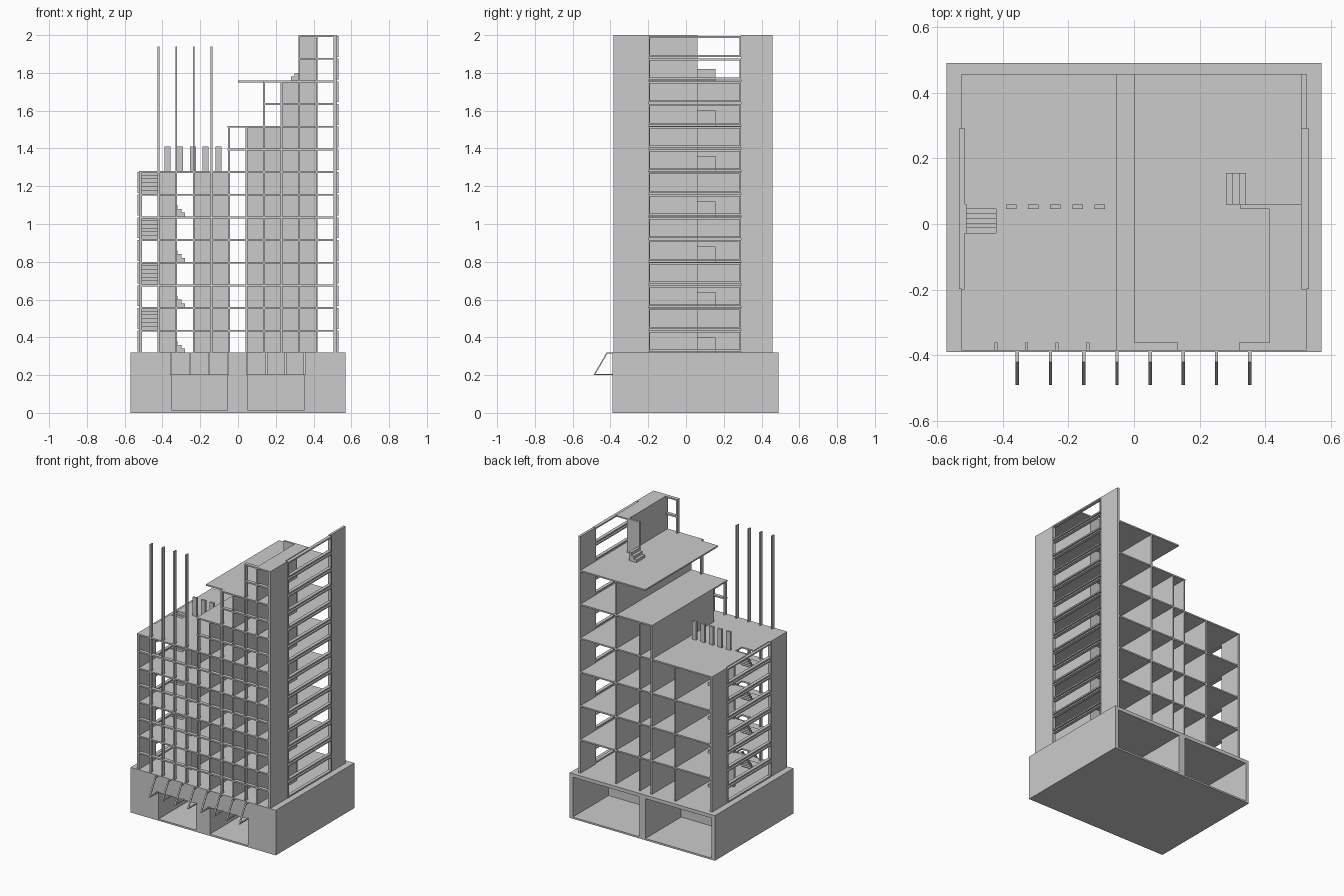
import bpy

if "Cube" in bpy.data.objects:
    bpy.data.objects.remove(bpy.data.objects["Cube"])

mat = bpy.data.materials.new("concrete_grey")
mat.diffuse_color = (0.6, 0.6, 0.6, 1)
mat.use_nodes = True
mat.node_tree.nodes["Principled BSDF"].inputs["Base Color"].default_value = mat.diffuse_color


def mesh(name, verts, faces):
    me = bpy.data.meshes.new(name)
    me.from_pydata(verts, [], faces)
    me.materials.append(mat)
    ob = bpy.data.objects.new(name, me)
    bpy.context.collection.objects.link(ob)
    return ob


def boxes(name, items):
    """One object made of boxes given as (x0, x1, y0, y1, z0, z1)."""
    v, f = [], []
    for x0, x1, y0, y1, z0, z1 in items:
        n = len(v)
        v += [(x, y, z) for z in (z0, z1) for x, y in ((x0, y0), (x1, y0), (x1, y1), (x0, y1))]
        f += [[n + i for i in q] for q in ((3, 2, 1, 0), (4, 5, 6, 7), (0, 1, 5, 4),
                                           (1, 2, 6, 5), (2, 3, 7, 6), (3, 0, 4, 7))]
    return mesh(name, v, f)


G, H = 0.32, 0.12              # ground deck level, storey height
YF, YI, YB = -0.385, -0.36, 0.457   # facade front, facade inside, back edge
YM0, YM1 = 0.045, 0.06         # middle wall
T = 0.01
COL = [-0.42 + 0.093 * k for k in range(11)]   # facade grid lines


def top_at(x):
    """Roof height of the stepped outline at grid position x."""
    return 1.28 if x < -0.06 else 1.52 if x < 0.1 else 1.76 if x < 0.3 else 2.0


# podium: floor, deck, side walls, back divider, middle wall
boxes("podium", [
    (-0.57, 0.57, -0.39, 0.49, 0, 0.012), (-0.57, 0.57, -0.39, 0.49, 0.295, G),
    (-0.57, -0.545, -0.39, 0.49, 0.012, 0.295), (0.545, 0.57, -0.39, 0.49, 0.012, 0.295),
    (-0.025, 0.025, 0.08, 0.49, 0.012, 0.295), (-0.545, 0.545, 0.07, 0.09, 0.012, 0.295)])
# podium front with two entrances
boxes("podium_front", [
    (-0.545, -0.35, -0.39, 0.07, 0.012, 0.295), (0.35, 0.545, -0.39, 0.07, 0.012, 0.295),
    (-0.055, 0.052, -0.39, 0.07, 0.012, 0.295),
    (-0.35, -0.055, -0.39, -0.365, 0.2, 0.295), (0.052, 0.35, -0.39, -0.365, 0.2, 0.295)])

# open triangular brackets over the entrances
for k in range(8):
    x = -0.355 + k * 0.101
    outer = [(-0.39, 0.2), (-0.49, 0.2), (-0.42, 0.32), (-0.39, 0.32)]
    inner = [(-0.39, 0.206), (-0.479, 0.206), (-0.416, 0.314), (-0.39, 0.314)]
    v = [(x + s, y, z) for s in (-0.005, 0.005) for y, z in outer + inner]
    f = []
    for i in range(3):
        f += [(i, i + 1, i + 5, i + 4), (i + 8, i + 12, i + 13, i + 9),
              (i, i + 8, i + 9, i + 1), (i + 4, i + 5, i + 13, i + 12)]
    mesh("canopy_bracket", v, f)

# end walls: piers either side of a stack of window frames
for side, top, name in ((1, 2.0, "right"), (-1, 1.28, "left")):
    def xs(a, b):
        return (a, b) if side > 0 else (-b, -a)
    boxes(name + "_end_wall", [xs(0.508, 0.525) + (YF, -0.197, G, top),
                               xs(0.508, 0.525) + (0.29, YB, G, top)])
    frames = []
    for n in range(round((top - G) / H)):
        z0, z1 = G + n * H + 0.005, G + (n + 1) * H - 0.005
        X = xs(0.51, 0.533)
        frames += [X + (-0.197, 0.29, z0, z0 + T), X + (-0.197, 0.29, z1 - T, z1),
                   X + (-0.197, -0.19, z0 + T, z1 - T), X + (0.283, 0.29, z0 + T, z1 - T)]
    boxes(name + "_window_frames", frames)

# front facade grid: columns and beams on the stepped outline
boxes("facade_columns", [(x - T / 2, x + T / 2, YF, YI, G, 1.94 if x < -0.1 else top_at(x))
                         for x in COL])
beams = []
for n in range(1, 15):
    z = G + n * H
    start = (-0.51 if z < 1.3 else -0.055 if z < 1.53 else 0.133 if z < 1.77 else 0.32)
    beams.append((start, 0.508, YF, YI, z - T, z))
boxes("facade_beams", beams)

# floor slabs every second storey; the left stairwell is left open
slabs = []
for n in range(2, 9, 2):
    z = G + n * H
    a = (z - T, z)
    slabs += [(-0.42, 0.51, YI, YB) + a, (-0.515, -0.42, YI, -0.027) + a,
              (-0.515, -0.42, 0.06, YB) + a]
slabs += [(-0.055, 0.51, YI, YB, 1.51, 1.52), (0.0, 0.51, YI, YB, 1.75, 1.76),
          (0.42, 0.51, YI, YM1, 1.99, 2.0)]
boxes("floor_slabs", slabs)

# middle wall, in panels that follow the steps of the roof
boxes("middle_wall", [(COL[a], COL[b], YM0, YM1, G, t) for a, b, t in (
    (0, 1, 1.28), (2, 4, 1.28), (5, 7, 1.52), (7, 8, 1.76), (8, 9, 2.0))])

# party walls behind and in front of the middle wall
walls = []
for k, t in ((2, 1.28), (4, 1.52), (5, 1.52), (7, 1.76)):
    walls.append((COL[k] - T / 2, COL[k] + T / 2, YM1, YB, G, t))
for k, y, t in ((2, -0.2, 1.28), (4, -0.24, 1.52), (5, YI, 1.52), (7, YI, 1.76), (9, YI, 2.0)):
    walls.append((COL[k] - T / 2, COL[k] + T / 2, y, YM1, G, t))
boxes("party_walls", walls)

# small inner stairs at every second floor
steps = []
for n in range(0, 14, 2):
    z = G + n * H
    for i in range(3 if n == 12 else 4):
        steps.append((0.28 + i * 0.02, 0.30 + i * 0.02, YM1, 0.155, z, z + 0.02 * (i + 1)))
        if n < 8:
            steps.append((-0.30 - i * 0.02, -0.28 - i * 0.02, YM1, 0.155, z, z + 0.02 * (i + 1)))
boxes("inner_stairs", steps)

# main stair flights in the left stairwell, with landings
flights = []
for n in range(1, 9, 2):
    z = G + n * H
    flights.append((-0.51, -0.42, -0.12, -0.027, z - T, z))
    for i in range(6):
        y = -0.027 + i * 0.0145
        flights.append((-0.51, -0.42, y, y + 0.0145, z + i * 0.02, z + (i + 1) * 0.02))
boxes("left_stairs", flights)

# roof blocks on the lower terrace
boxes("roof_blocks", [(-0.39 + k * 0.0675, -0.358 + k * 0.0675, YM0, YM1, 1.28, 1.41)
                      for k in range(5)])
